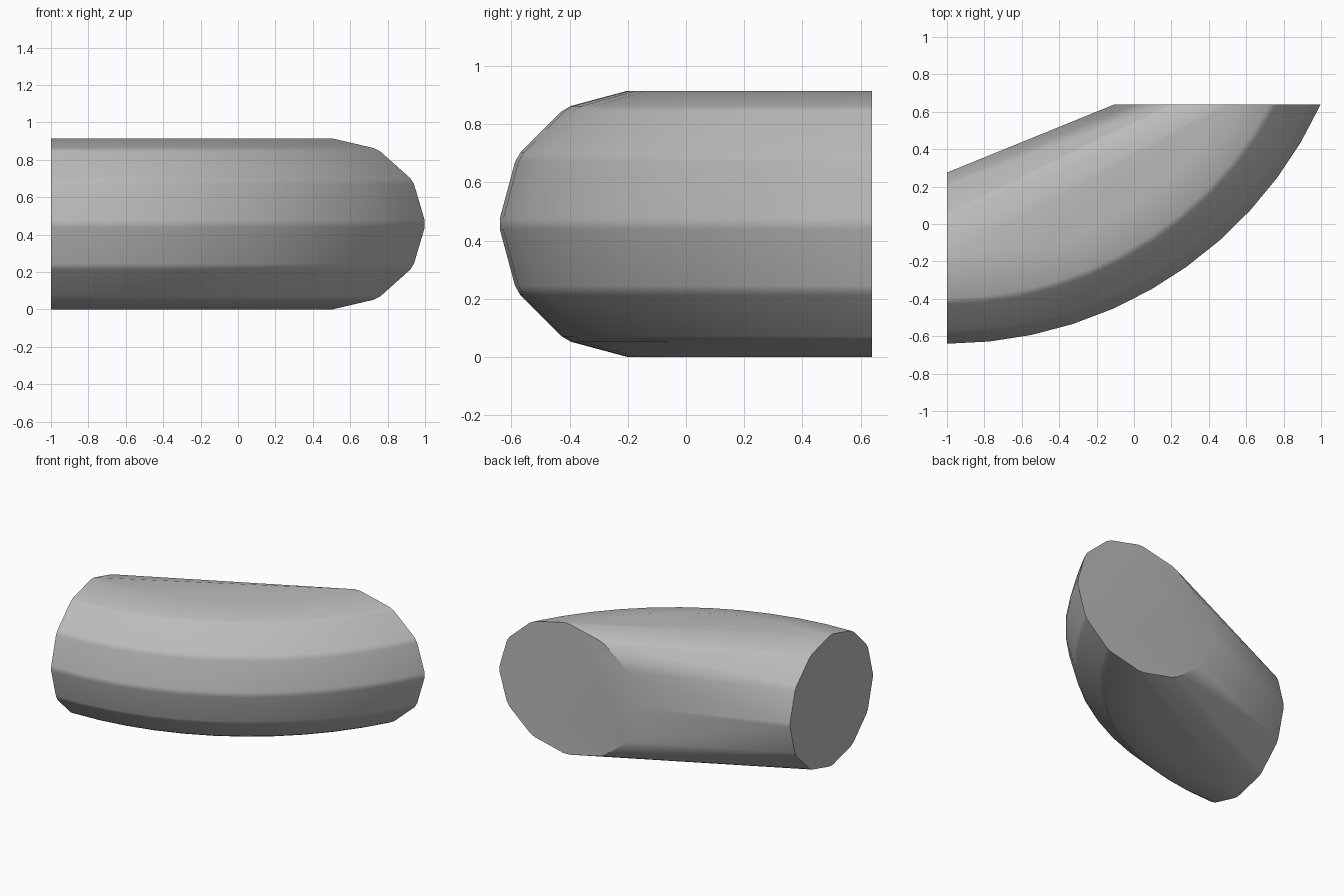
import bpy, bmesh
from math import sin, cos, asin, pi, radians
from mathutils import Vector

cube = bpy.data.objects.get("Cube")
if cube:
    bpy.data.objects.remove(cube, do_unlink=True)

# Plain grey
grey = bpy.data.materials.new("plain_grey")
grey.use_nodes = True
colour = (0.5, 0.5, 0.5, 1)
grey.diffuse_color = colour
grey.node_tree.nodes["Principled BSDF"].inputs["Base Color"].default_value = colour

SIDES, STEPS = 12, 11
TUBE, BEND, HEIGHT = 0.4625, 1.7425, 0.4575
CENTRE_X, CENTRE_Y, BACK_Y = -1.0, 1.56, 0.64

# Twelve-sided tube section with narrowly chamfered corners
corners = [Vector((cos(2 * pi * i / SIDES), sin(2 * pi * i / SIDES))) * TUBE
           for i in range(SIDES)]
section = []
for i, corner in enumerate(corners):
    section.append(corner.lerp(corners[i - 1], 0.08))
    section.append(corner.lerp(corners[(i + 1) % SIDES], 0.08))

# Sweep each section point round the bend until it meets the back plane
bm = bmesh.new()
for p in section:
    radius = BEND + p.x
    start = pi / 2
    end = asin((CENTRE_Y - BACK_Y) / radius)
    for k in range(STEPS + 1):
        a = start + (end - start) * k / STEPS
        bm.verts.new((CENTRE_X + radius * cos(a),
                      CENTRE_Y - radius * sin(a),
                      HEIGHT + p.y))

# Wrap the sweep in its convex hull, which bridges the inner bend
bmesh.ops.convex_hull(bm, input=bm.verts[:])
bmesh.ops.delete(bm, geom=[v for v in bm.verts if not v.link_faces], context='VERTS')
bmesh.ops.dissolve_limit(bm, angle_limit=radians(0.4),
                         verts=bm.verts[:], edges=bm.edges[:])
bmesh.ops.recalc_face_normals(bm, faces=bm.faces[:])

mesh = bpy.data.meshes.new("bent_tube_hull")
bm.to_mesh(mesh)
bm.free()
mesh.materials.append(grey)
hull = bpy.data.objects.new("bent_tube_hull", mesh)
bpy.context.collection.objects.link(hull)

# Soft bands along the tube, crisp rims at the cut ends
bpy.ops.object.select_all(action='DESELECT')
hull.select_set(True)
bpy.context.view_layer.objects.active = hull
bpy.ops.object.shade_smooth_by_angle(angle=radians(30))
weighted = hull.modifiers.new("weighted_normals", 'WEIGHTED_NORMAL')
weighted.keep_sharp = True
